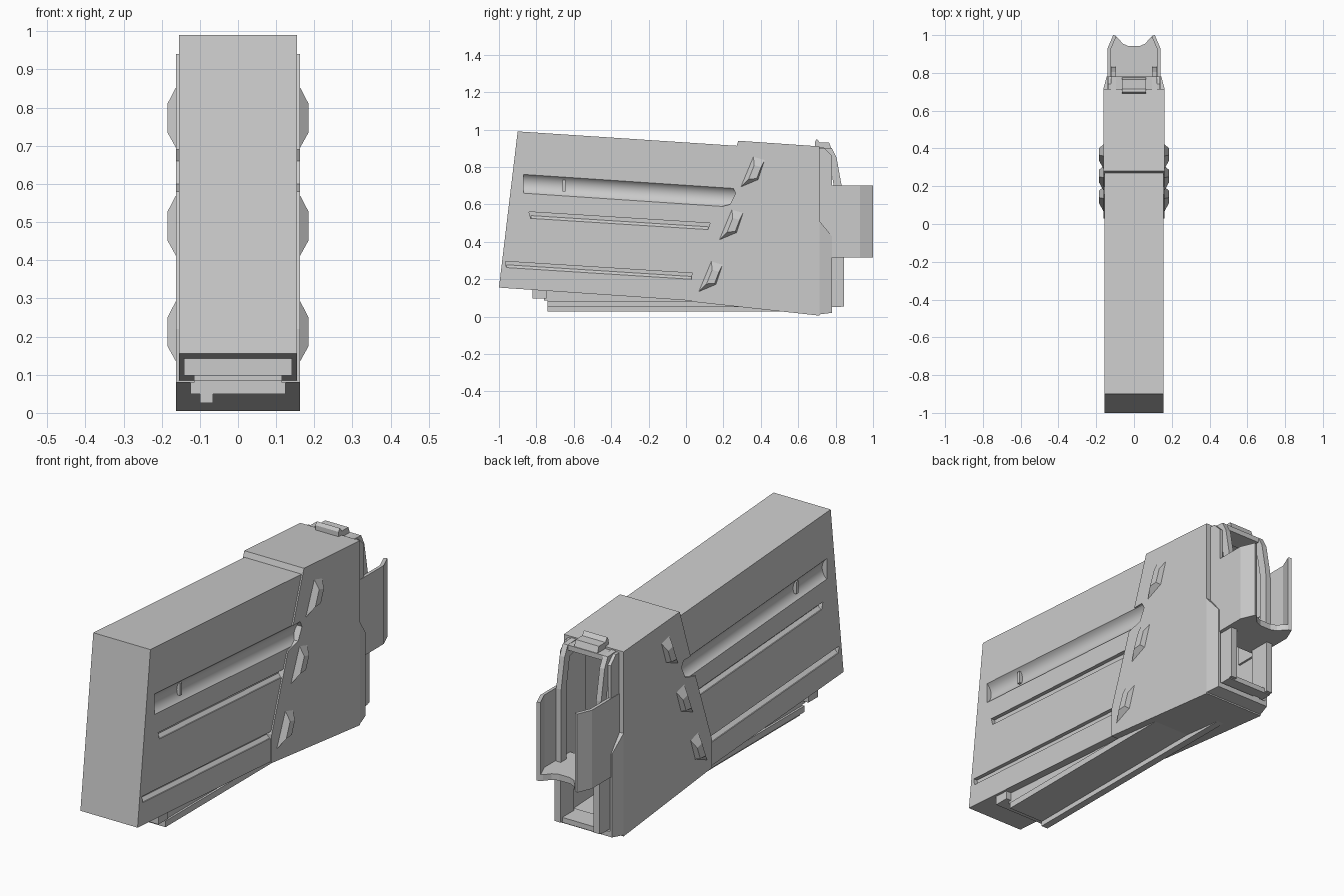
import bpy, bmesh, math
from mathutils import Vector

cube = bpy.data.objects.get("Cube")
if cube:
    bpy.data.objects.remove(cube)

grey = bpy.data.materials.new("light_grey")
grey.use_nodes = True
grey.diffuse_color = (0.6, 0.6, 0.6, 1)
grey.node_tree.nodes["Principled BSDF"].inputs["Base Color"].default_value = (0.6, 0.6, 0.6, 1)


def loft(name, a, b):
    """Solid between two matching rings of 3D points."""
    bm = bmesh.new()
    ra = [bm.verts.new(p) for p in a]
    rb = [bm.verts.new(p) for p in b]
    bm.faces.new(ra)
    bm.faces.new(rb)
    n = len(a)
    for i in range(n):
        j = (i + 1) % n
        bm.faces.new((ra[i], ra[j], rb[j], rb[i]))
    bmesh.ops.recalc_face_normals(bm, faces=bm.faces)
    mesh = bpy.data.meshes.new(name)
    bm.to_mesh(mesh)
    bm.free()
    mesh.materials.append(grey)
    ob = bpy.data.objects.new(name, mesh)
    bpy.context.collection.objects.link(ob)
    return ob


def prism(name, side, x0, x1):
    """Side outline of (y, z) points pushed across x."""
    return loft(name, [(x0, y, z) for y, z in side], [(x1, y, z) for y, z in side])


def slab(name, plan, z0, z1):
    """Top outline of (x, y) points pushed up z."""
    return loft(name, [(x, y, z0) for x, y in plan], [(x, y, z1) for x, y in plan])


def box(name, x, y, z):
    return slab(name, [(x[0], y[0]), (x[1], y[0]), (x[1], y[1]), (x[0], y[1])], *z)


def cut(target, cutter):
    mod = target.modifiers.new("cut", 'BOOLEAN')
    mod.operation = 'DIFFERENCE'
    mod.solver = 'EXACT'
    mod.object = cutter
    cutter.hide_render = True
    cutter.hide_viewport = True
    cutter.display_type = 'WIRE'


# Main casing
body = prism("casing", [(-1, .155), (-.9, .99), (.5, .898), (.5, .06), (.03, .085)], -.155, .155)

# Side grooves: one wide round channel and two narrow slots
SLOTS = [[(-.84, .56), (.2, .495), (.2, .46), (-.83, .525)],
         [(-.965, .295), (.1, .228), (.1, .195), (-.96, .262)]]
for s, side in ((1, "left"), (-1, "right")):
    start, end = Vector((s * .192, -.87, .71)), Vector((s * .192, .3, .632))
    ring = []
    for i in range(32):
        a = math.tau * i / 32
        ring.append(Vector((.0625 * math.cos(a), 0, .0625 * math.sin(a))))
    cut(body, loft("channel_cutter_" + side, [start + p for p in ring], [end + p for p in ring]))
    for k, slot in enumerate(SLOTS):
        cut(body, prism(f"slot_cutter_{k}_{side}", slot, s * .135, s * .2))
        # Sloping lower lip inside each slot
        (ya, _), _, (yb, zb), (yc, zc) = slot
        loft(f"slot_lip_{k}_{side}",
             [(s * .154, yc, zc - .004), (s * .134, yc, zc - .004), (s * .134, yc, zc + .016)],
             [(s * .154, yb, zb - .004), (s * .134, yb, zb - .004), (s * .134, yb, zb + .016)])
    box(f"channel_nib_{side}", sorted((s * .125, s * .148)), (-.66, -.645), (.67, .73))

# Sleeve around the rear, notched where the channel meets it
sleeve = prism("sleeve", [(.28, .94), (.715, .91), (.715, .005), (.03, .08), (.03, .22),
                          (.157, .58), (.235, .6), (.265, .66), (.25, .69), (.195, .69)], -.162, .162)
tail_side = [(.715, .51), (.78, .43), (.78, .02), (.715, .012)]


def taper(y):
    return .162 - (y - .715) * .26


tail = loft("sleeve_tail", [(-taper(y), y, z) for y, z in tail_side],
            [(taper(y), y, z) for y, z in tail_side])
hollow = prism("hollow_cutter", [(.45, .89), (.9, .885), (.9, .04), (.45, .06)], -.135, .135)
for part in (sleeve, tail, body):
    cut(part, hollow)

# Raised grip bumps on the sleeve
BASE = [(.29, .69), (.36, .858), (.422, .84), (.385, .73)]
TOP = [(.335, .735), (.365, .81), (.402, .8), (.378, .738)]
for k, (dy, dz) in enumerate([(0, 0), (-.115, -.283), (-.225, -.56)]):
    for s in (1, -1):
        loft(f"grip_bump_{k}_{'left' if s > 0 else 'right'}",
             [(s * .16, y + dy, z + dz) for y, z in BASE],
             [(s * .185, y + dy, z + dz) for y, z in TOP])

# Feed opening: lips, inner walls, frame rails and lower posts
for s, side in ((1, "left"), (-1, "right")):
    lip = [(.125, .6), (.14, .6), (.14, .93), (.11, 1), (.093, .995), (.125, .92)]
    slab("feed_lip_" + side, [(s * x, y) for x, y in lip], .315, .7)
    prism("upper_wall_" + side, [(.6, .9), (.74, .9), (.78, .86), (.78, .5), (.6, .5)],
          s * .122, s * .138)
    prism("frame_rail_" + side, [(.7, .905), (.78, .9), (.805, .85), (.832, .7), (.835, .33),
                                 (.79, .33), (.79, .7), (.765, .84), (.7, .86)], s * .095, s * .122)
    box("lower_post_" + side, sorted((s * .09, s * .122)), (.74, .845), (.055, .32))
box("frame_top", (-.122, .122), (.68, .78), (.875, .9))
box("lower_sill", (-.122, .122), (.72, .83), (.05, .075))
half = [(.13, .72), (.13, .93), (.1, .995), (.085, .985), (.06, .955), (.03, .942)]
slab("feed_floor", half + [(-x, y) for x, y in reversed(half)], .315, .345)

# Catch on top
prism("top_catch", [(.69, .89), (.69, .935), (.7, .95), (.715, .93), (.765, .93), (.78, .89)],
      -.063, .063)

# Base plate, front block and guide strip underneath
prism("base_plate", [(-.74, .05), (-.74, .08), (.4, .08), (.4, .05)], -.125, .125)
prism("base_riser", [(-.74, .075), (-.74, .15), (.1, .1), (.1, .075)], -.115, .115)
box("front_block", (-.142, .142), (-.82, -.745), (.098, .16))
box("front_block_step", (-.115, .115), (-.76, -.74), (.085, .15))
box("guide_strip", (-.1, -.065), (-.74, .78), (.026, .06))

# Bake the cuts and smooth the round channel
bpy.context.view_layer.update()
graph = bpy.context.evaluated_depsgraph_get()
for part in (body, sleeve, tail):
    baked = bpy.data.meshes.new_from_object(part.evaluated_get(graph))
    part.modifiers.clear()
    part.data = baked
for ob in list(bpy.data.objects):
    if "cutter" in ob.name:
        bpy.data.objects.remove(ob)
bpy.ops.object.select_all(action='DESELECT')
body.select_set(True)
bpy.context.view_layer.objects.active = body
bpy.ops.object.shade_smooth_by_angle(angle=math.radians(25))
